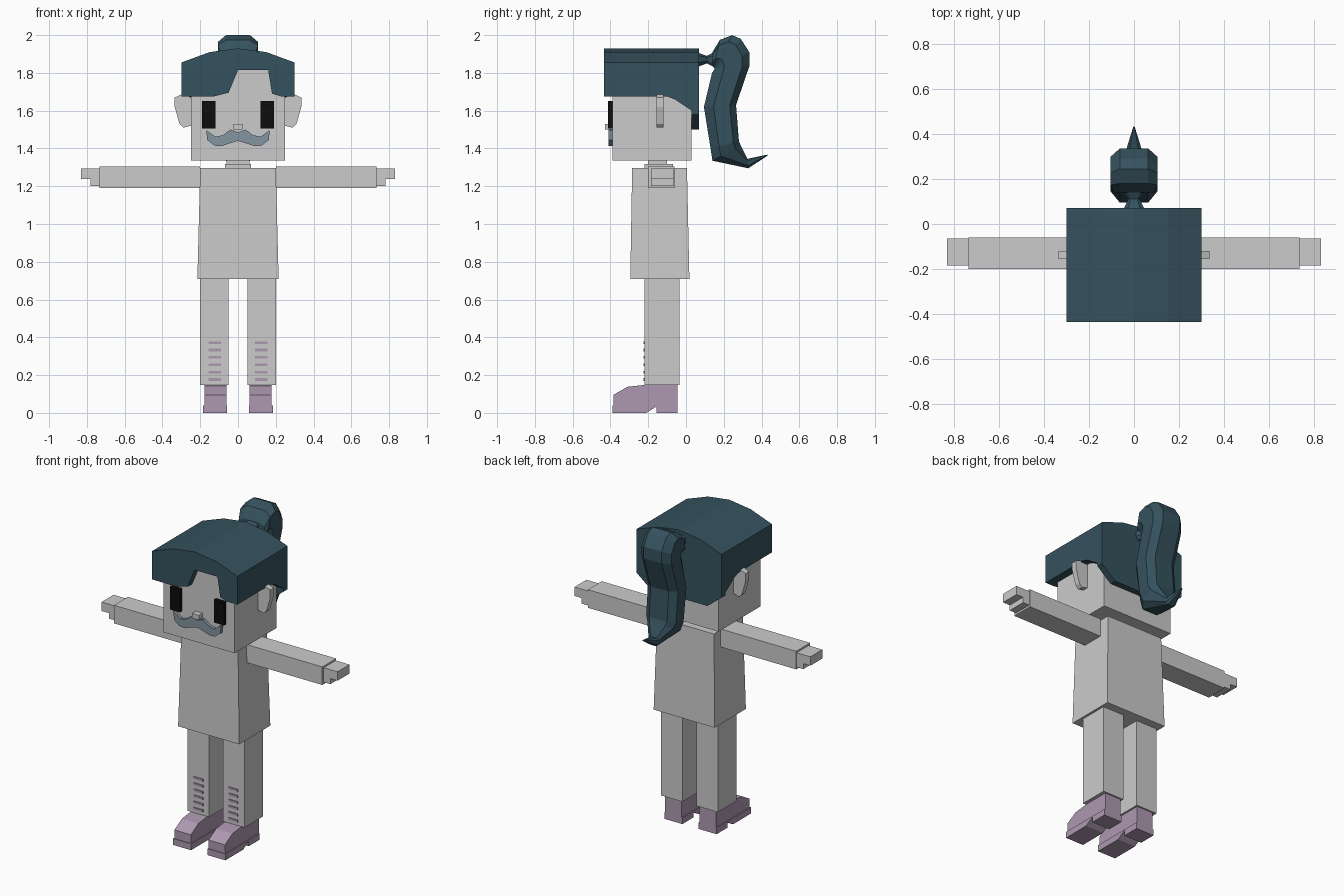
import bpy, bmesh

cube = bpy.data.objects.get("Cube")
if cube:
    bpy.data.objects.remove(cube, do_unlink=True)


def material(name, rgb):
    m = bpy.data.materials.new(name)
    m.use_nodes = True
    m.diffuse_color = (*rgb, 1)
    m.node_tree.nodes["Principled BSDF"].inputs["Base Color"].default_value = (*rgb, 1)
    return m


GREY = material("light grey", (.6, .6, .6))
TEAL = material("dark teal", (.036, .085, .113))
MAUVE = material("mauve", (.42, .315, .44))
SLATE = material("slate blue", (.23, .3, .35))
BLACK = material("black", (.004, .004, .004))


def loft(name, rings, mat, mirror=False):
    """Skin a list of equal-sized rings and cap both ends."""
    bm = bmesh.new()
    rows = [[bm.verts.new(p) for p in ring] for ring in rings]
    n = len(rows[0])
    for a, b in zip(rows, rows[1:]):
        for i in range(n):
            j = (i + 1) % n
            bm.faces.new((a[i], a[j], b[j], b[i]))
    bm.faces.new(rows[0])
    bm.faces.new(rows[-1])
    bmesh.ops.recalc_face_normals(bm, faces=bm.faces)
    mesh = bpy.data.meshes.new(name)
    bm.to_mesh(mesh)
    bm.free()
    mesh.materials.append(mat)
    ob = bpy.data.objects.new(name, mesh)
    bpy.context.collection.objects.link(ob)
    if mirror:
        ob.modifiers.new("Mirror", 'MIRROR')
    return ob


def rect(x, y, z):
    return [(x[0], y[0], z), (x[1], y[0], z), (x[1], y[1], z), (x[0], y[1], z)]


def box(name, x, y, z, mat, mirror=False):
    return loft(name, [rect(x, y, z[0]), rect(x, y, z[1])], mat, mirror)


def front_prism(name, outline, y, mat, mirror=False):
    return loft(name, [[(px, d, pz) for px, pz in outline] for d in y], mat, mirror)


def side_prism(name, outline, x, mat, mirror=False):
    return loft(name, [[(d, py, pz) for py, pz in outline] for d in x], mat, mirror)


# Torso, neck and head
loft("torso", [rect((-.215, .215), (-.295, .018), .71),
               rect((-.2, .2), (-.285, .005), 1.297)], GREY)
box("neck_base", (-.07, .07), (-.22, -.07), (1.297, 1.318), GREY)
box("neck", (-.06, .06), (-.2, -.1), (1.318, 1.335), GREY)
box("head", (-.25, .25), (-.39, .03), (1.335, 1.83), GREY)
front_prism("ears", [(.25, 1.67), (.29, 1.69), (.335, 1.67), (.335, 1.62),
                     (.31, 1.53), (.29, 1.51), (.25, 1.52)], (-.155, -.12), GREY, True)

# Face
box("eyes", (.12, .19), (-.413, -.39), (1.505, 1.65), BLACK, True)
box("nose", (-.024, .024), (-.428, -.39), (1.5, 1.53), GREY)
half = [(.04, 1.5), (.08, 1.47), (.12, 1.462), (.168, 1.498), (.163, 1.445),
        (.125, 1.415), (.09, 1.412), (.05, 1.425)]
front_prism("moustache", [(0, 1.485)] + half + [(0, 1.44)]
            + [(-x, z) for x, z in reversed(half)], (-.41, -.39), SLATE)

# Arms and hands
box("arms", (.2, .733), (-.2, -.06), (1.19, 1.305), GREY, True)
box("hands", (.733, .83), (-.185, -.065), (1.237, 1.294), GREY, True)
box("thumbs", (.733, .78), (-.185, -.065), (1.202, 1.237), GREY, True)

# Legs, laces and shoes
box("legs", (.05, .2), (-.22, -.035), (.148, .71), GREY, True)
for i in range(6):
    z = .17 + .039 * i
    box(f"lace_{i + 1}", (.09, .155), (-.226, -.22), (z, z + .014), MAUVE, True)
side_prism("shoe_uppers", [(-.385, .04), (-.385, .095), (-.31, .138), (-.22, .148),
                           (-.045, .148), (-.045, .04)], (.062, .178), MAUVE, True)
side_prism("shoe_soles", [(-.39, 0), (-.39, .04), (-.045, .04), (-.045, 0),
                          (-.155, 0), (-.155, .034), (-.21, 0)], (.057, .184), MAUVE, True)

# Hair: fringe panel, arched cap, side panels and back panel
arch = [(.3, 1.855), (.15, 1.91), (0, 1.93), (-.15, 1.91), (-.3, 1.855)]
front_prism("hair_fringe", arch + [(-.3, 1.675), (-.13, 1.675), (-.05, 1.695), (0, 1.815),
                                   (.16, 1.815), (.18, 1.69), (.23, 1.675), (.3, 1.675)],
            (-.435, -.39), TEAL)
front_prism("hair_cap", arch + [(-.3, 1.83), (.3, 1.83)], (-.39, .03), TEAL)
side_prism("hair_sides", [(-.39, 1.83), (-.39, 1.675), (-.1, 1.675), (-.06, 1.66),
                          (.03, 1.6), (.03, 1.83)], (.25, .3), TEAL, True)
front_prism("hair_back", arch + [(-.3, 1.58), (-.2, 1.5), (.2, 1.5), (.3, 1.58)],
            (.03, .07), TEAL)


# Ponytail: eight-sided rings between an inner and an outer edge
def tail_ring(inner, outer, width):
    def at(x, t):
        return (x, inner[0] + (outer[0] - inner[0]) * t, inner[1] + (outer[1] - inner[1]) * t)
    side = [(.6, 0), (1, .3), (1, .8), (.6, 1)]
    return ([at(width * k, t) for k, t in side]
            + [at(-width * k, t) for k, t in reversed(side)])


loft("hair_tie", [tail_ring((y, 1.87 - r), (y, 1.87 + r), w)
                  for y, r, w in [(.07, .035, .045), (.11, .02, .025), (.15, .04, .05)]], TEAL)
loft("ponytail", [tail_ring(*s) for s in [
    ((.14, 1.835), (.14, 1.91), .09),
    ((.145, 1.83), (.18, 1.975), .105),
    ((.15, 1.825), (.245, 2), .105),
    ((.15, 1.82), (.29, 1.98), .105),
    ((.145, 1.81), (.335, 1.91), .105),
    ((.138, 1.8), (.335, 1.835), .105),
    ((.095, 1.62), (.265, 1.63), .105),
    ((.13, 1.4), (.28, 1.44), .105),
    ((.14, 1.335), (.29, 1.415), .09),
    ((.33, 1.295), (.325, 1.345), .035),
    ((.432, 1.362), (.43, 1.367), .003)]], TEAL)
